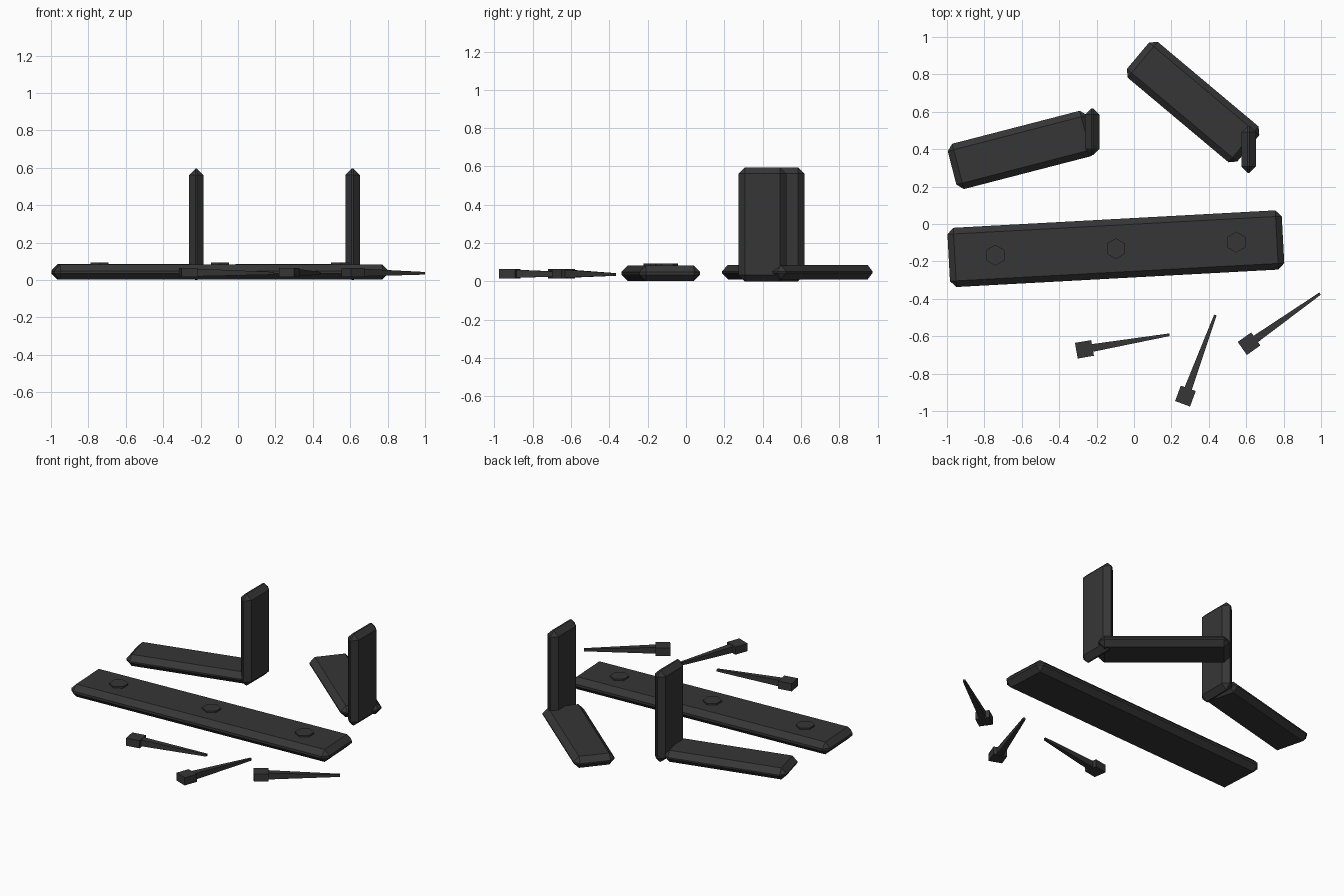
import bpy
import bmesh
from math import radians, atan2
from mathutils import Vector, Matrix

cube = bpy.data.objects.get("Cube")
if cube:
    bpy.data.objects.remove(cube, do_unlink=True)

# One dark iron colour for everything
iron = bpy.data.materials.new("dark_iron")
iron.use_nodes = True
colour = (0.037, 0.037, 0.037, 1)
iron.diffuse_color = colour
iron.node_tree.nodes["Principled BSDF"].inputs["Base Color"].default_value = colour


def finish(name, bm, location, yaw=0):
    mesh = bpy.data.meshes.new(name)
    bmesh.ops.recalc_face_normals(bm, faces=bm.faces)
    bm.to_mesh(mesh)
    bm.free()
    mesh.materials.append(iron)
    obj = bpy.data.objects.new(name, mesh)
    obj.location = location
    obj.rotation_euler.z = yaw
    bpy.context.collection.objects.link(obj)
    return obj


def slab(name, size, location, yaw=0):
    """Box with a flat chamfer on every edge."""
    bm = bmesh.new()
    bmesh.ops.create_cube(bm, size=1)
    bmesh.ops.scale(bm, vec=size, verts=bm.verts)
    bmesh.ops.bevel(bm, geom=bm.edges[:], offset=0.033, segments=1, affect="EDGES")
    return finish(name, bm, location, radians(yaw))


# Long flat plate with three hexagonal bolt heads
plate = Vector((-0.097, -0.132, 0.042))
slab("long_plate", (1.79, 0.317, 0.081), plate, 3.1)
for i, offset in enumerate((-0.645, 0, 0.645)):
    bm = bmesh.new()
    bmesh.ops.create_cone(bm, cap_ends=True, segments=6, radius1=0.056, radius2=0.056, depth=0.02)
    spot = plate + Matrix.Rotation(radians(3.1), 3, "Z") @ Vector((offset, 0, 0.041))
    finish(f"bolt_head_{i + 1}", bm, spot)

# Two angle brackets, each a lying leg and a standing leg
for side, centre, yaw, corner in (
    ("right", (-0.60, 0.396), 14.5, (-0.223, 0.493)),
    ("left", (0.316, 0.652), -40, (0.613, 0.399)),
):
    slab(f"{side}_bracket_base", (0.77, 0.25, 0.075), (*centre, 0.048), yaw)
    slab(f"{side}_bracket_upright", (0.076, 0.25, 0.595), (*corner, 0.2975))

# Three loose nails with block heads and tapered shanks
for i, (head, tip) in enumerate((
    ((-0.265, -0.67), (0.19, -0.592)),
    ((0.275, -0.92), (0.435, -0.487)),
    ((0.615, -0.64), (0.995, -0.372)),
)):
    start, end = Vector((*head, 0.04)), Vector((*tip, 0.036))
    run = end - start
    yaw = atan2(run.y, run.x)
    bm = bmesh.new()
    bmesh.ops.create_cube(bm, size=1)
    bmesh.ops.scale(bm, vec=(0.088, 0.085, 0.05), verts=bm.verts)
    # The shank grows from the front of the head as a squared taper
    shank = bmesh.ops.create_cube(bm, size=1)["verts"]
    for v in shank:
        at_tip = v.co.x > 0
        width = 0.014 if at_tip else 0.042
        v.co = (run.length if at_tip else 0.03, v.co.y * width, v.co.z * width)
        if at_tip:
            v.co.z += run.z
    finish(f"nail_{i + 1}", bm, start, yaw)
